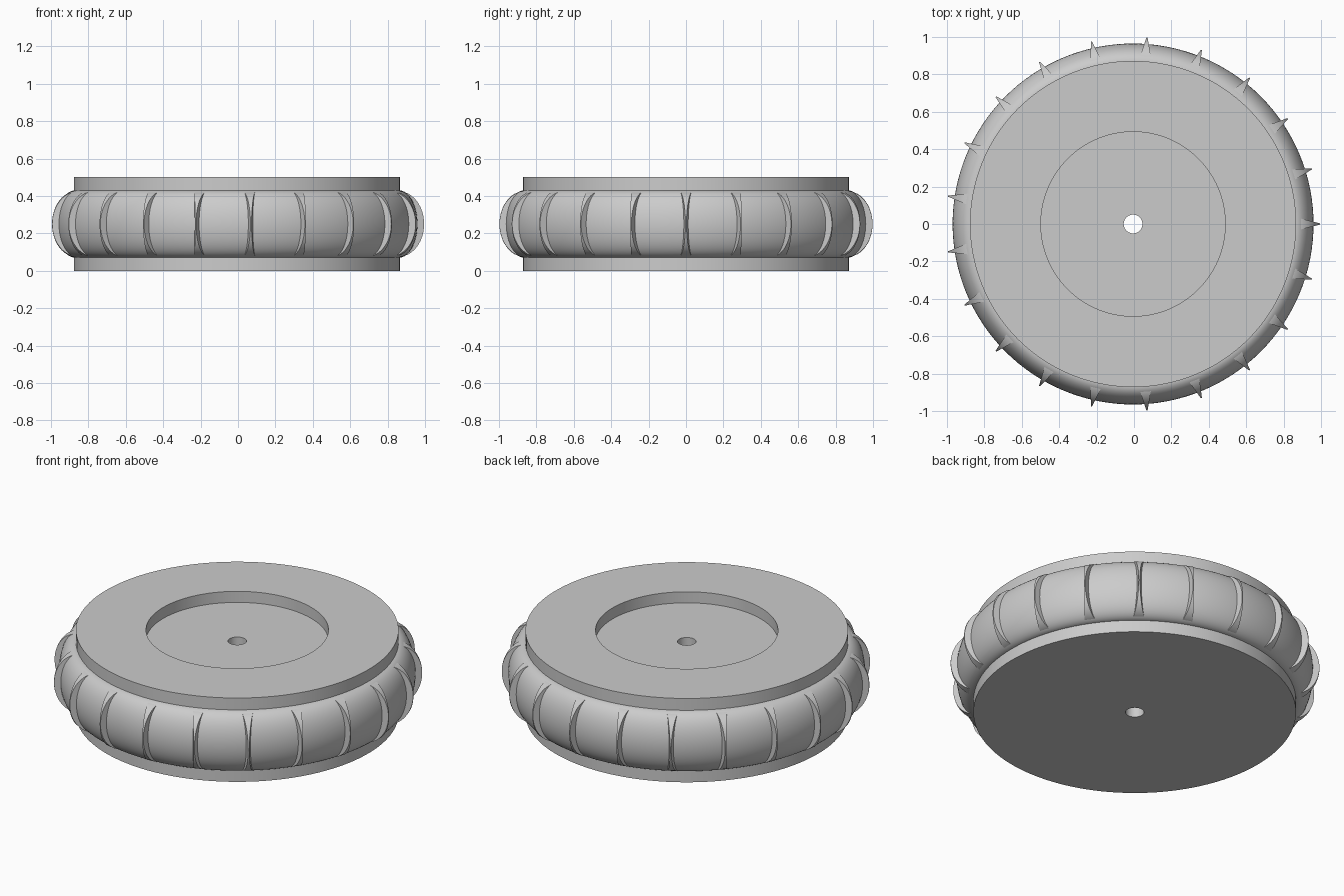
import bpy, bmesh
from math import sin, cos, pi, tau, radians
from mathutils import Matrix

cube = bpy.data.objects.get("Cube")
if cube:
    bpy.data.objects.remove(cube, do_unlink=True)

CENTRE_X = -0.005   # odd fin count shifts the axle off the middle
MID_Z = 0.25
FINS = 21

grey = bpy.data.materials.new("plain grey")
grey.use_nodes = True
colour = (0.6, 0.6, 0.6, 1)
grey.diffuse_color = colour
grey.node_tree.nodes["Principled BSDF"].inputs["Base Color"].default_value = colour


def finish(name, bm, angle=35):
    """Turn a bmesh into a shaded, coloured object."""
    bmesh.ops.recalc_face_normals(bm, faces=bm.faces)
    mesh = bpy.data.meshes.new(name)
    bm.to_mesh(mesh)
    bm.free()
    mesh.materials.append(grey)
    obj = bpy.data.objects.new(name, mesh)
    bpy.context.collection.objects.link(obj)
    obj.location.x = CENTRE_X
    bpy.ops.object.select_all(action="DESELECT")
    obj.select_set(True)
    bpy.context.view_layer.objects.active = obj
    bpy.ops.object.shade_smooth_by_angle(angle=radians(angle))
    return obj


def lathe(name, profile, steps=128):
    """Revolve a closed (radius, height) profile about the axle."""
    bm = bmesh.new()
    verts = [bm.verts.new((r, 0, z)) for r, z in profile]
    edges = [bm.edges.new((a, b)) for a, b in zip(verts, verts[1:] + verts[:1])]
    bmesh.ops.spin(bm, geom=verts + edges, cent=(0, 0, 0), axis=(0, 0, 1),
                   angle=tau, steps=steps, use_duplicate=False)
    bmesh.ops.remove_doubles(bm, verts=bm.verts, dist=1e-4)
    return finish(name, bm)


def bulge(base, depth, half_height, count):
    """Half-ellipse of (radius, height) points, from bottom to top."""
    turns = [pi * (i / count - 0.5) for i in range(count + 1)]
    return [(base + depth * cos(t), MID_Z + half_height * sin(t)) for t in turns]


# Hub: drum with a recessed top and an axle hole
lathe("hub", [(0.05, 0), (0.872, 0), (0.872, 0.5),
              (0.493, 0.5), (0.493, 0.434), (0.05, 0.434)])

# Tyre: rounded band around the hub
lathe("tyre", [(0.84, 0.07)] + bulge(0.866, 0.099, 0.18, 24) + [(0.84, 0.43)])


# Fins: wedges that narrow towards a curved outer edge
def fin_half_width(r):
    return 0.003 + 0.25 * (1 - r)


bm = bmesh.new()
rows = []
for r, z in bulge(0.865, 0.135, 0.175, 24):
    inner = 0.855
    corners = [(inner, -fin_half_width(inner)), (r, -fin_half_width(r)),
               (r, fin_half_width(r)), (inner, fin_half_width(inner))]
    rows.append([bm.verts.new((x, y, z)) for x, y in corners])
for low, high in zip(rows, rows[1:]):
    for i in range(4):
        j = (i + 1) % 4
        bm.faces.new((low[i], low[j], high[j], high[i]))
bm.faces.new(rows[0])
bm.faces.new(rows[-1])
fin = finish("fin_1", bm)
for n in range(1, FINS):
    copy = fin.copy()
    copy.name = f"fin_{n + 1}"
    copy.matrix_world = (Matrix.Translation((CENTRE_X, 0, 0))
                         @ Matrix.Rotation(tau * n / FINS, 4, "Z"))
    bpy.context.collection.objects.link(copy)
